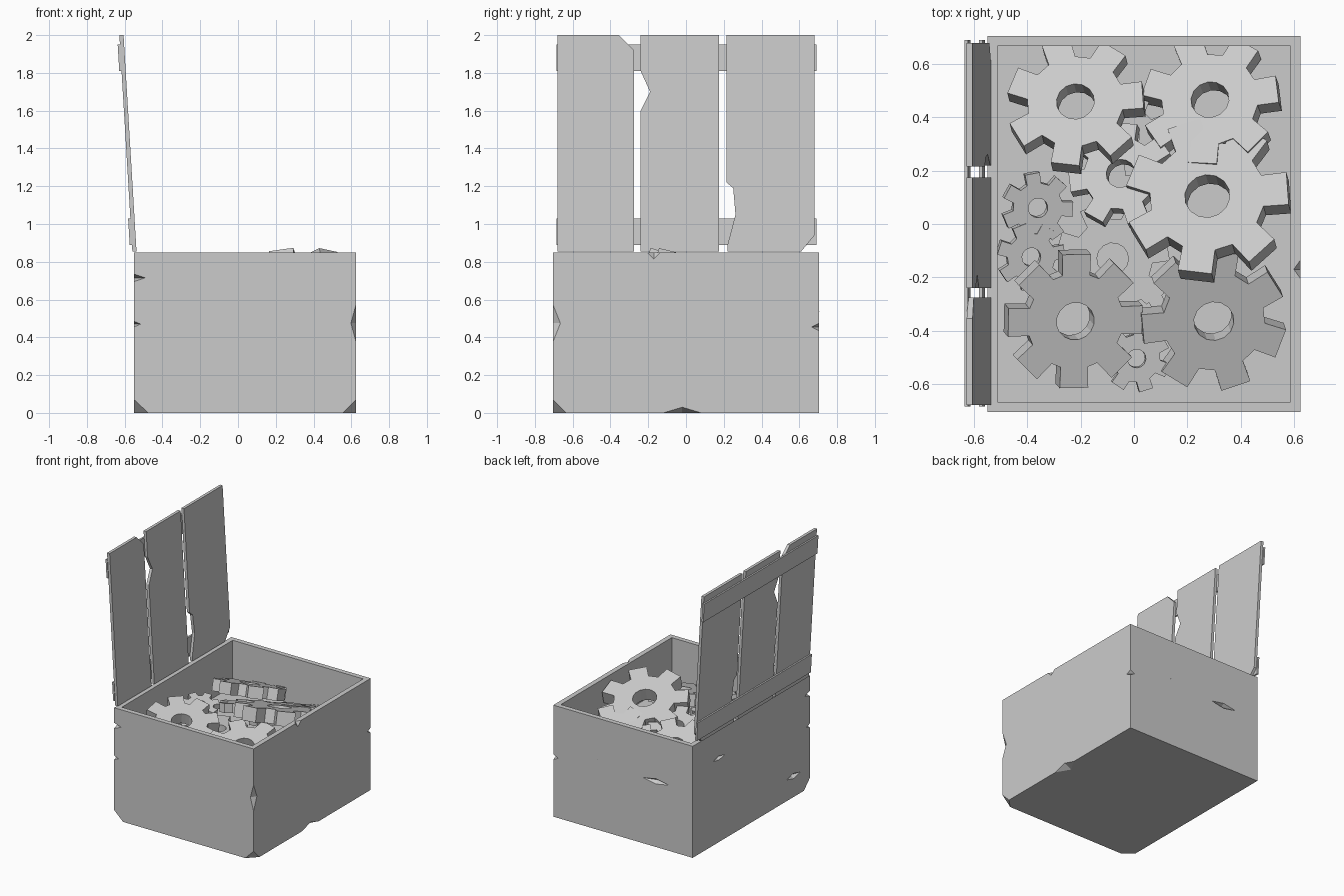
import bpy, bmesh
from math import pi, sin, cos
from mathutils import Vector, Matrix

if "Cube" in bpy.data.objects:
    bpy.data.objects.remove(bpy.data.objects["Cube"])


def finish(bm, name):
    bmesh.ops.recalc_face_normals(bm, faces=bm.faces[:])
    me = bpy.data.meshes.new(name)
    bm.to_mesh(me)
    bm.free()
    ob = bpy.data.objects.new(name, me)
    bpy.context.collection.objects.link(ob)
    return ob


def extrude_all(bm, vec):
    res = bmesh.ops.extrude_face_region(bm, geom=bm.faces[:], use_keep_orig=True)
    verts = [g for g in res["geom"] if isinstance(g, bmesh.types.BMVert)]
    bmesh.ops.translate(bm, verts=verts, vec=vec)


# Crate: block with a recessed, filled top
X0, X1, Y, H, FLOOR = -0.55, 0.625, 0.705, 0.85, 0.5
bm = bmesh.new()
bmesh.ops.create_cube(bm, size=1)
bmesh.ops.scale(bm, verts=bm.verts[:], vec=(X1 - X0, 2 * Y, H))
bmesh.ops.translate(bm, verts=bm.verts[:], vec=((X0 + X1) / 2, 0, H / 2))
top = max(bm.faces, key=lambda f: f.calc_center_median().z)
bmesh.ops.inset_region(bm, faces=[top], thickness=0.053)
inner = bmesh.ops.extrude_discrete_faces(bm, faces=[top])["faces"][0]
bmesh.ops.translate(bm, verts=inner.verts[:], vec=(0, 0, FLOOR - H))
crate = finish(bm, "crate")

# Chips and gouges: stretched octahedra (centre, radii) cut from the crate
chips = [
    ((X0, -Y, 0), (.075, .07, .07)), ((X1, -Y, 0), (.07, .07, .07)),
    ((X1, -Y, .475), (.027, .04, .1)),
    ((X0, -Y, .715), (.06, .06, .02)), ((X0, -Y, .47), (.035, .04, .015)),
    ((X1, Y, .455), (.04, .04, .02)), ((X1, -.02, 0), (.06, .1, .03)),
    ((X1, -.17, H), (.025, .035, .035)),
    ((-.24, Y, .5), (.11, .03, .02)),
    ((X0, .39, .64), (.03, .07, .015)), ((X0, -.51, .16), (.03, .08, .02)),
]
bm = bmesh.new()
for c, r in chips:
    m = Matrix.Translation(c) @ Matrix.Diagonal((*r, 1))
    bmesh.ops.create_uvsphere(bm, u_segments=4, v_segments=2, radius=1, matrix=m)
cutter = finish(bm, "chip_cutter")
cutter.hide_render = True
mod = crate.modifiers.new("chips", "BOOLEAN")
mod.operation, mod.solver, mod.object = "DIFFERENCE", "EXACT", cutter
bpy.context.view_layer.objects.active = crate
bpy.ops.object.modifier_apply(modifier=mod.name)
bpy.data.objects.remove(cutter)


# Lid boards: (y, z) outline, thickened backwards and leaning back
def board(name, outline, x, thick):
    bm = bmesh.new()
    bm.faces.new([bm.verts.new((x - .06 * (z - H), y, z)) for y, z in outline])
    extrude_all(bm, (-thick, 0, 0))
    return finish(bm, name)


board("lid_plank_front", [(-.68, .855), (-.275, .855), (-.275, 1.92), (-.355, 2), (-.68, 2)], -.537, .022)
board("lid_plank_middle", [(-.24, .855), (.175, .855), (.175, 2), (-.24, 2), (-.24, 1.81),
                           (-.19, 1.7), (-.24, 1.6)], -.537, .022)
board("lid_plank_back", [(.22, .855), (.61, .855), (.68, .94), (.68, 2), (.215, 2), (.215, 1.22),
                         (.25, 1.19), (.262, 1.05), (.22, .89)], -.537, .022)
for name, z in (("lid_batten_lower", .89), ("lid_batten_upper", 1.81)):
    board(name, [(-.685, z), (.69, z), (.69, z + .14), (-.685, z + .14)], -.557, .014)


# Gears: tapered teeth around a faceted bore, tilted in the pile
def gear(name, x, y, z, R, tilt, phase, teeth=7):
    bm = bmesh.new()
    step = 2 * pi / teeth

    def vert(r, a):
        a += phase * pi / 180
        return bm.verts.new((r * R * cos(a), r * R * sin(a), 0))

    rings = []
    for k in range(teeth):
        a = k * step
        rim = [vert(.7, a - .29), vert(1, a - .21), vert(1, a + .21), vert(.7, a + .29)]
        rings.append((rim, vert(.275, a - step / 4), vert(.275, a + step / 4)))
    for k, (rim, h0, h1) in enumerate(rings):
        nrim, nh0, _ = rings[(k + 1) % teeth]
        bm.faces.new([h0, *rim, h1])
        bm.faces.new([h1, rim[3], nrim[0], nh0])
    extrude_all(bm, (0, 0, -.33 * R))
    ob = finish(bm, name)
    n = Vector((*tilt, 1))
    ob.rotation_mode = "QUATERNION"
    ob.rotation_quaternion = Vector((0, 0, 1)).rotation_difference(n)
    ob.location = (x, y, z)


gear("gear_back_left", -.22, .46, .68, .26, (-.1, .4), 5)
gear("gear_back_right", .285, .467, .64, .262, (-.15, .4), 8)
gear("gear_large", .275, .105, .77, .31, (-.1, .35), -98)
gear("gear_front_right", .30, -.365, .66, .275, (.1, -.3), 83)
gear("gear_front_left", -.22, -.365, .71, .262, (.2, -.22), 90, 8)
gear("gear_middle", -.05, .19, .68, .2, (-.15, .3), 188)
gear("gear_flat", -.08, -.13, .6, .215, (0, 0), 10)
gear("gear_small_a", -.36, .06, .64, .135, (.15, -.15), 100)
gear("gear_small_b", -.385, -.125, .62, .13, (.15, -.15), 60)
gear("gear_small_c", .01, -.505, .62, .128, (.1, -.1), 30)
gear("gear_small_d", .03, -.32, .6, .13, (0, 0), 0)
gear("gear_small_e", -.02, .33, .57, .15, (0, 0), 20)
